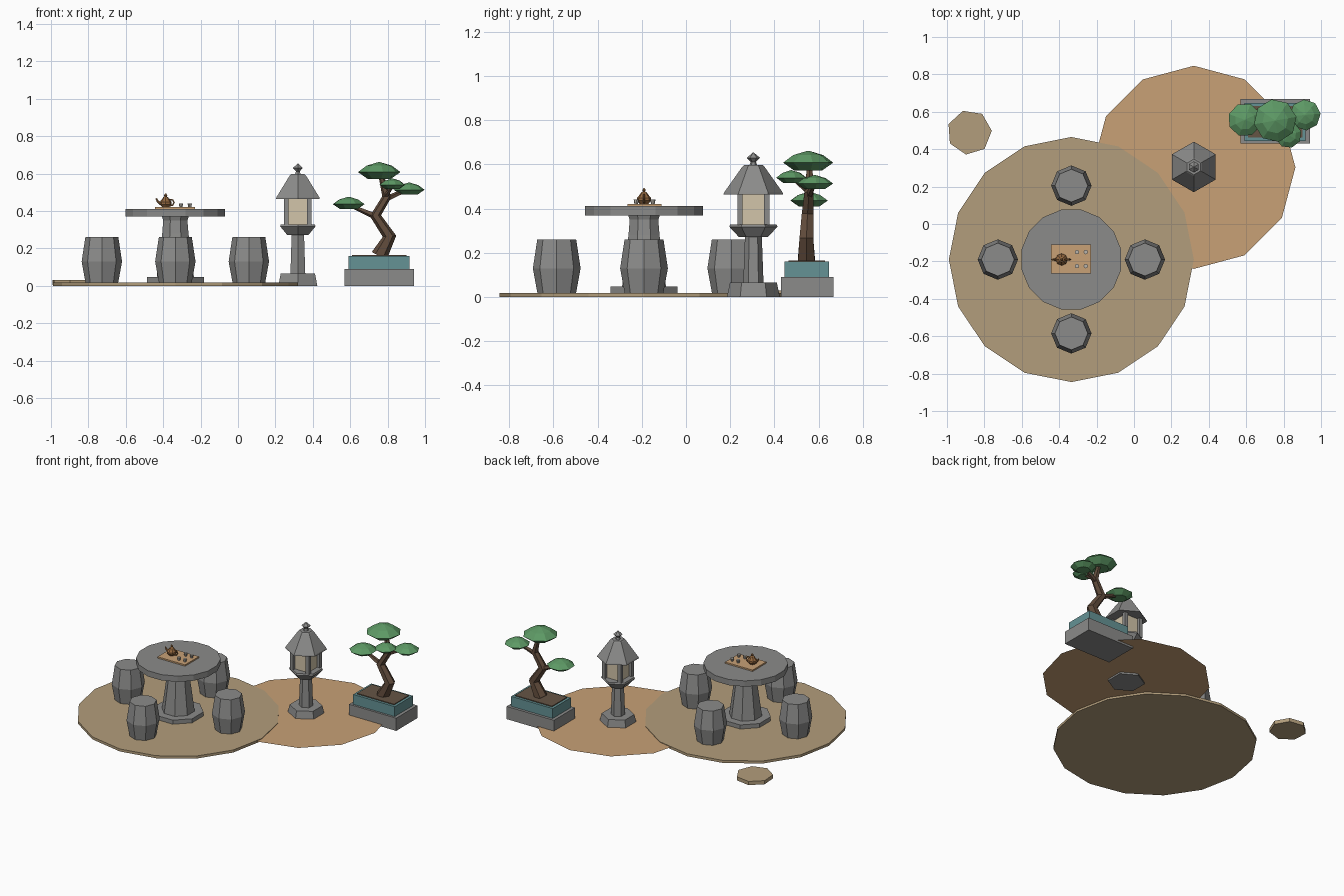
import bpy, bmesh, math
from mathutils import Vector

if "Cube" in bpy.data.objects:
    bpy.data.objects.remove(bpy.data.objects["Cube"])


def material(name, rgb):
    m = bpy.data.materials.new(name)
    m.diffuse_color = (*rgb, 1)
    m.use_nodes = True
    m.node_tree.nodes["Principled BSDF"].inputs["Base Color"].default_value = m.diffuse_color
    return m


STONE = material("grey_stone", (0.26, 0.26, 0.255))
PAVING = material("tan_paving", (0.45, 0.34, 0.20))
SAND = material("orange_sand", (0.58, 0.355, 0.18))
TEAL = material("teal_glaze", (0.13, 0.29, 0.30))
LEAF = material("leaf_green", (0.11, 0.32, 0.13))
BARK = material("bark_brown", (0.12, 0.072, 0.045))
SOIL = material("soil_brown", (0.13, 0.09, 0.06))
PAPER = material("cream_paper", (0.65, 0.56, 0.40))
CLAY = material("teapot_clay", (0.30, 0.14, 0.05))
CUP = material("pale_cup", (0.50, 0.47, 0.42))


def finish(bm, name, mat):
    bmesh.ops.recalc_face_normals(bm, faces=bm.faces)
    me = bpy.data.meshes.new(name)
    bm.to_mesh(me)
    bm.free()
    me.materials.append(mat)
    ob = bpy.data.objects.new(name, me)
    bpy.context.collection.objects.link(ob)
    return ob


def skin(bm, rings):
    """Join equal rings of vertices into a capped solid."""
    n = len(rings[0])
    for a, b in zip(rings, rings[1:]):
        for i in range(n):
            j = (i + 1) % n
            bm.faces.new((a[i], a[j], b[j], b[i]))
    bm.faces.new(rings[0])
    bm.faces.new(rings[-1])


def lathe(name, x, y, profile, sides, mat, turn=0.0):
    """Faceted turned solid; profile is (radius, z) from bottom to top."""
    bm = bmesh.new()
    rings = []
    for r, z in profile:
        angles = [math.radians(turn) + math.tau * i / sides for i in range(sides)]
        rings.append([bm.verts.new((x + r * math.cos(a), y + r * math.sin(a), z)) for a in angles])
    skin(bm, rings)
    return finish(bm, name, mat)


def box(name, x0, x1, y0, y1, z0, z1, mat):
    bm = bmesh.new()
    rings = [[bm.verts.new((x, y, z)) for x, y in ((x0, y0), (x1, y0), (x1, y1), (x0, y1))]
             for z in (z0, z1)]
    skin(bm, rings)
    return finish(bm, name, mat)


def tube(name, path, mat, sides=6):
    """Tapered limb through (x, y, z, radius) points."""
    bm = bmesh.new()
    pts = [Vector(p[:3]) for p in path]
    rings = []
    for i, p in enumerate(pts):
        d = (pts[min(i + 1, len(pts) - 1)] - pts[max(i - 1, 0)]).normalized()
        u = d.cross(Vector((0, 1, 0))).normalized()
        v = d.cross(u)
        r = path[i][3]
        rings.append([bm.verts.new(p + r * (u * math.cos(a) + v * math.sin(a)))
                      for a in (math.tau * k / sides for k in range(sides))])
    skin(bm, rings)
    return finish(bm, name, mat)


# Ground: round paving, flat sand patch, stepping stone
TX, TY = -0.335, -0.19
lathe("round_paving", TX, TY, [(0.655, 0), (0.655, 0.018)], 16, PAVING)
bm = bmesh.new()
bm.faces.new([bm.verts.new((0.32 + 0.543 * math.cos(a), 0.303 + 0.543 * math.sin(a), 0.014))
              for a in (math.tau * i / 12 for i in range(12))])
finish(bm, "sand_patch", SAND)
lathe("stepping_stone", -0.88, 0.49, [(0.12, 0.004), (0.12, 0.03)], 7, PAVING, 4)

# Table
lathe("table_base", TX, TY, [(0.165, 0.015), (0.165, 0.047)], 8, STONE, 22.5)
lathe("table_pedestal", TX, TY,
      [(0.108, 0.045), (0.076, 0.28), (0.07, 0.35), (0.078, 0.372)], 8, STONE, 22.5)
lathe("table_top", TX, TY, [(0.272, 0.37), (0.272, 0.411)], 16, STONE, 11.25)

# Four barrel stools
for k in range(4):
    a = math.pi / 2 * k
    lathe("stool", TX + 0.393 * math.cos(a), TY + 0.395 * math.sin(a),
          [(0.087, 0.015), (0.108, 0.13), (0.088, 0.261)], 8, STONE)

# Tea set
box("tea_tray", -0.445, -0.23, -0.265, -0.11, 0.41, 0.421, SAND)
PX, PY = -0.387, -0.19
lathe("teapot_body", PX, PY, [(0.018, 0.42), (0.032, 0.436), (0.032, 0.448), (0.018, 0.465),
                              (0.014, 0.473), (0.005, 0.478)], 8, CLAY)
lathe("teapot_knob", PX, PY, [(0.004, 0.475), (0.009, 0.484), (0.003, 0.493)], 6, CLAY)
tube("teapot_spout", [(PX - 0.026, PY, 0.438, 0.009), (PX - 0.043, PY, 0.452, 0.006),
                      (PX - 0.05, PY, 0.467, 0.004)], CLAY)
tube("teapot_handle", [(PX + 0.024 + 0.022 * math.cos(t), PY, 0.445 + 0.018 * math.sin(t), 0.0045)
                       for t in (math.radians(d) for d in (-100, -50, 0, 50, 100))], CLAY, 5)
for cx in (-0.305, -0.258):
    for cy in (-0.15, -0.225):
        lathe("tea_cup", cx, cy, [(0.008, 0.42), (0.012, 0.441)], 8, CUP)

# Stone lantern
LX, LY = 0.32, 0.305
lathe("lantern_foot", LX, LY, [(0.12, 0), (0.106, 0.065)], 6, STONE, 30)
lathe("lantern_post", LX, LY, [(0.046, 0.06), (0.038, 0.28)], 6, STONE, 30)
lathe("lantern_bowl", LX, LY, [(0.066, 0.272), (0.109, 0.318), (0.105, 0.329)], 6, STONE, 30)
box("lantern_window", LX - 0.053, LX + 0.053, LY - 0.053, LY + 0.053, 0.325, 0.468, PAPER)
for sx in (-1, 1):
    for sy in (-1, 1):
        px, py = LX + 0.061 * sx, LY + 0.061 * sy
        box("lantern_corner_post", px - 0.012, px + 0.012, py - 0.012, py + 0.012,
            0.325, 0.47, STONE)
lathe("lantern_roof", LX, LY, [(0.135, 0.465), (0.132, 0.474), (0.05, 0.59), (0.042, 0.597)],
      6, STONE, 30)
lathe("lantern_finial", LX, LY, [(0.018, 0.595), (0.012, 0.612), (0.03, 0.63), (0.003, 0.653)],
      6, STONE, 30)

# Planter
box("planter_plinth", 0.57, 0.94, 0.43, 0.667, 0, 0.09, STONE)
box("planter_tray", 0.592, 0.918, 0.445, 0.648, 0.09, 0.16, TEAL)
box("planter_soil", 0.61, 0.90, 0.463, 0.63, 0.155, 0.166, SOIL)

# Twisted tree
tube("tree_trunk", [(0.755, 0.545, 0.16, 0.045), (0.81, 0.545, 0.265, 0.036),
                    (0.735, 0.55, 0.375, 0.03), (0.795, 0.557, 0.475, 0.024),
                    (0.765, 0.56, 0.59, 0.014)], BARK)
tube("left_branch", [(0.74, 0.55, 0.37, 0.018), (0.67, 0.555, 0.40, 0.014),
                     (0.60, 0.56, 0.43, 0.01)], BARK, 5)
tube("right_branch", [(0.785, 0.557, 0.46, 0.017), (0.85, 0.57, 0.49, 0.013),
                      (0.91, 0.58, 0.51, 0.01)], BARK, 5)
tube("front_branch", [(0.79, 0.55, 0.48, 0.014), (0.825, 0.49, 0.53, 0.008)], BARK, 5)

# Foliage pads: centre x, y, radius, bottom, top
for name, x, y, r, z0, z1, turn in (
        ("top_foliage", 0.755, 0.553, 0.115, 0.572, 0.662, 10),
        ("left_foliage", 0.592, 0.557, 0.09, 0.41, 0.476, 25),
        ("right_foliage", 0.915, 0.583, 0.083, 0.488, 0.552, 5),
        ("front_foliage", 0.825, 0.477, 0.071, 0.517, 0.574, 15)):
    h = z1 - z0
    lathe(name, x, y, [(r * 0.55, z0), (r, z0 + h * 0.4), (r * 0.6, z0 + h * 0.78),
                       (0.003, z1)], 8, LEAF, turn)
